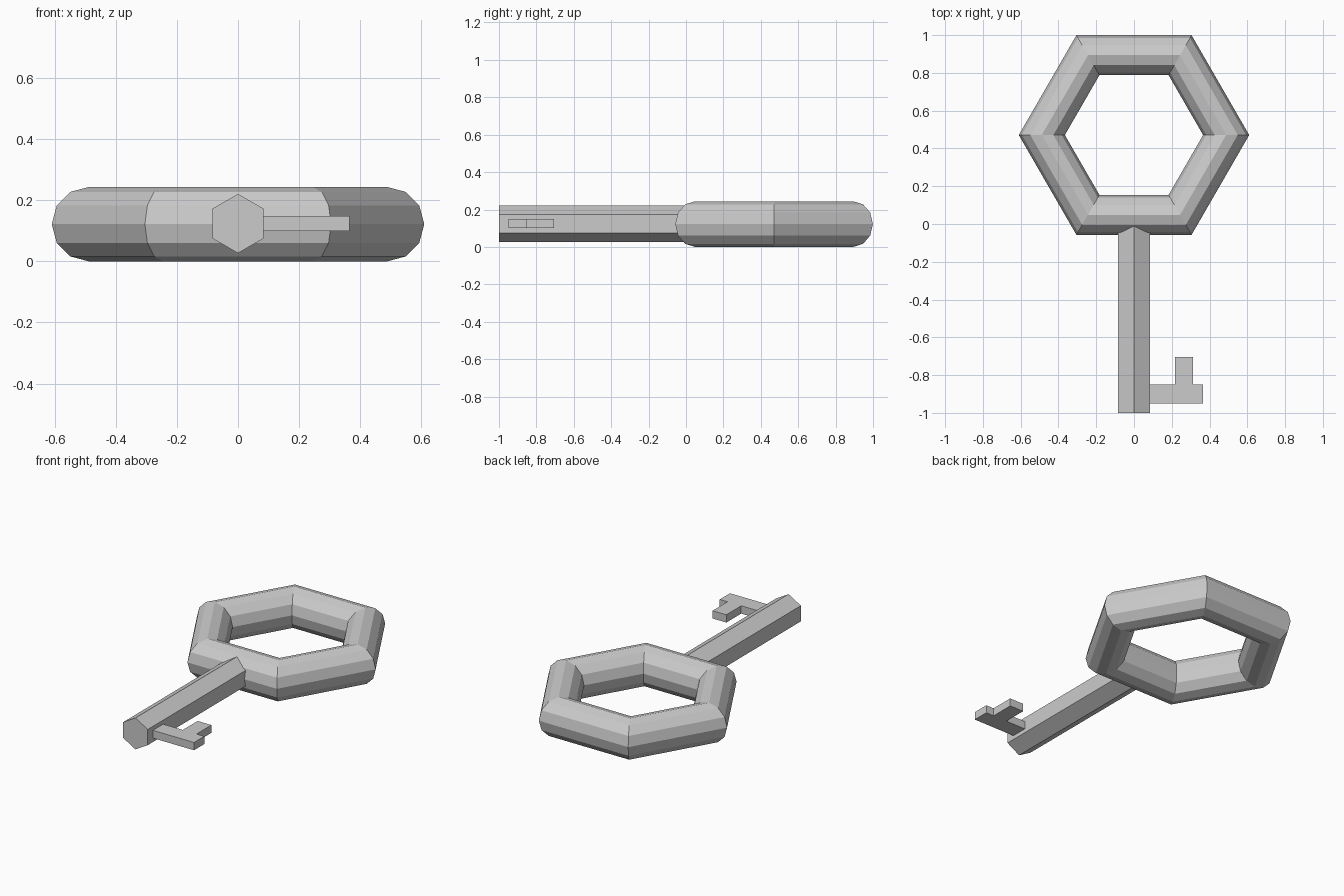
import bpy
import bmesh
import math

cube = bpy.data.objects.get("Cube")
if cube:
    bpy.data.objects.remove(cube, do_unlink=True)

MID_Z = 0.122

# Single grey metal
metal = bpy.data.materials.new("grey metal")
metal.use_nodes = True
grey = (0.6, 0.6, 0.6, 1.0)
metal.diffuse_color = grey
metal.node_tree.nodes["Principled BSDF"].inputs["Base Color"].default_value = grey


def finish(obj, name):
    obj.name = name
    obj.data.name = name
    obj.data.materials.append(metal)
    return obj


def plate(name, outline, z_low, z_high):
    """Extrude a flat outline upwards into a solid."""
    bm = bmesh.new()
    face = bm.faces.new([bm.verts.new((x, y, z_low)) for x, y in outline])
    top = bmesh.ops.extrude_face_region(bm, geom=[face])["geom"]
    verts = [v for v in top if isinstance(v, bmesh.types.BMVert)]
    bmesh.ops.translate(bm, verts=verts, vec=(0, 0, z_high - z_low))
    bmesh.ops.recalc_face_normals(bm, faces=bm.faces)
    mesh = bpy.data.meshes.new(name)
    bm.to_mesh(mesh)
    bm.free()
    obj = bpy.data.objects.new(name, mesh)
    bpy.context.collection.objects.link(obj)
    return finish(obj, name)


# Hexagonal ring handle with a twelve-sided tube
bpy.ops.mesh.primitive_torus_add(
    major_segments=6, minor_segments=12, major_radius=0.488,
    minor_radius=MID_Z, location=(0, 0.471, MID_Z))
finish(bpy.context.object, "ring_handle")

# Six-sided shaft, ridge upwards, its back end buried in the ring
front, back = -1.0, 0.02
bpy.ops.mesh.primitive_cylinder_add(
    vertices=6, radius=0.097, depth=back - front,
    location=(0, (front + back) / 2, MID_Z + 0.002),
    rotation=(math.pi / 2, 0, 0))
finish(bpy.context.object, "shaft")

# L-shaped bit on the left of the shaft
plate("bit", [(0.04, -0.95), (0.365, -0.95), (0.365, -0.85), (0.312, -0.85),
              (0.312, -0.705), (0.218, -0.705), (0.218, -0.85), (0.04, -0.85)],
      0.1, 0.148)
